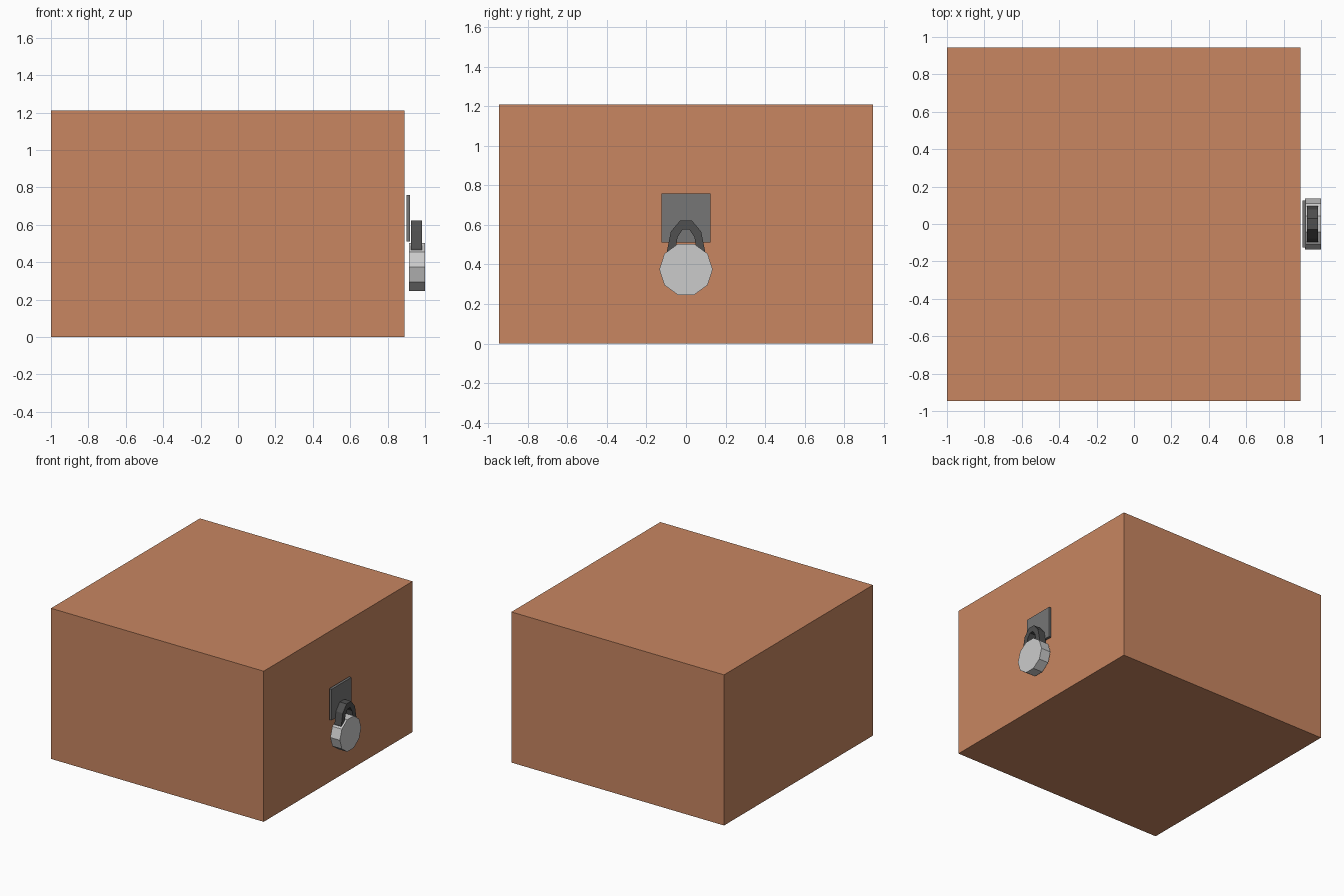
import bpy, bmesh
from math import cos, sin, pi

if "Cube" in bpy.data.objects:
    bpy.data.objects.remove(bpy.data.objects["Cube"])


def material(name, rgb):
    m = bpy.data.materials.new(name)
    m.diffuse_color = (*rgb, 1)
    m.use_nodes = True
    m.node_tree.nodes["Principled BSDF"].inputs["Base Color"].default_value = m.diffuse_color
    return m


def prism(name, profile, x0, x1, mat=None):
    """Extrude a closed (y, z) outline from x0 to x1."""
    bm = bmesh.new()
    face = bm.faces.new([bm.verts.new((x0, y, z)) for y, z in profile])
    ext = bmesh.ops.extrude_face_region(bm, geom=[face])
    moved = [v for v in ext["geom"] if isinstance(v, bmesh.types.BMVert)]
    bmesh.ops.translate(bm, verts=moved, vec=(x1 - x0, 0, 0))
    bmesh.ops.recalc_face_normals(bm, faces=bm.faces)
    me = bpy.data.meshes.new(name)
    bm.to_mesh(me)
    bm.free()
    ob = bpy.data.objects.new(name, me)
    bpy.context.collection.objects.link(ob)
    if mat:
        me.materials.append(mat)
    return ob


def rect(half_y, z0, z1):
    return [(-half_y, z0), (half_y, z0), (half_y, z1), (-half_y, z1)]


brown = material("brown", (0.58, 0.24, 0.12))
dark_grey = material("dark_grey", (0.08, 0.08, 0.08))
mid_grey = material("mid_grey", (0.18, 0.18, 0.18))

# Closed crate
prism("box", rect(0.945, 0, 1.21), -1.0, 0.89, brown)

# Hasp plate standing just off the right side
prism("hasp_plate", rect(0.125, 0.51, 0.76), 0.90, 0.92, mid_grey)

# Ten-sided padlock body
body = [(0.135 * cos(i * pi / 5), 0.375 + 0.135 * sin(i * pi / 5)) for i in range(10)]
prism("padlock_body", body, 0.915, 1.0)


# Shackle arch, its legs sunk into the body
def arch(ry, rz, cz=0.475):
    pts = [(ry * cos(i * pi / 5), cz + rz * sin(i * pi / 5)) for i in range(6)]
    return [(ry, 0.43)] + pts + [(-ry, 0.43)]


prism("shackle", arch(0.095, 0.155) + arch(0.053, 0.107)[::-1], 0.925, 0.985, dark_grey)
